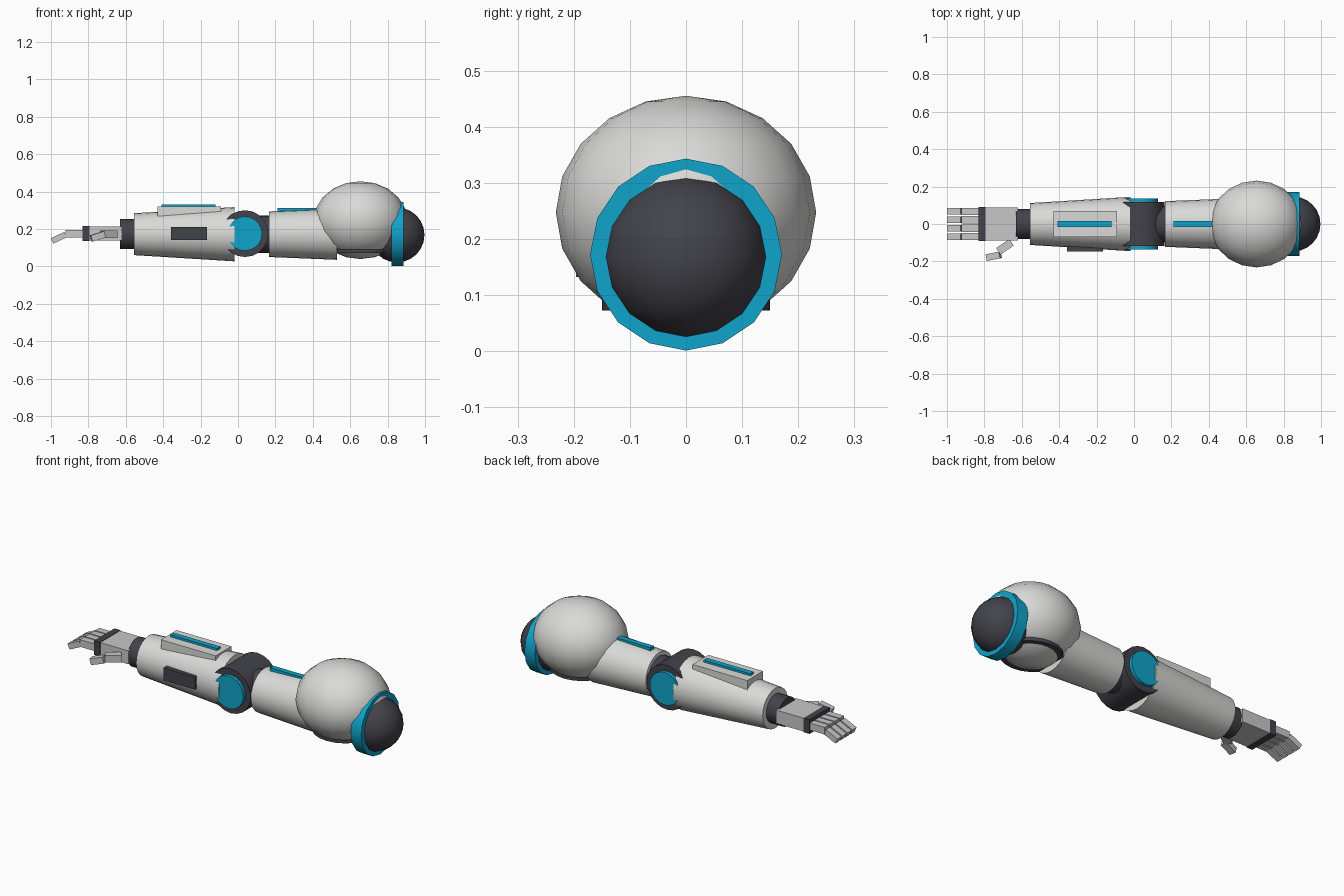
import bpy, bmesh, math
from mathutils import Matrix, Vector, Euler

cube = bpy.data.objects.get("Cube")
if cube:
    bpy.data.objects.remove(cube, do_unlink=True)


def material(name, rgb):
    m = bpy.data.materials.new(name)
    m.use_nodes = True
    m.diffuse_color = (*rgb, 1)
    bsdf = next(n for n in m.node_tree.nodes if n.type == 'BSDF_PRINCIPLED')
    bsdf.inputs["Base Color"].default_value = (*rgb, 1)
    return m


WHITE = material("armour white", (0.70, 0.70, 0.69))
GREY = material("hand grey", (0.58, 0.58, 0.58))
DARK = material("joint dark", (0.055, 0.055, 0.07))
BLUE = material("accent blue", (0.005, 0.37, 0.60))
AXIS = 0.172   # height of the arm's centre line
ALONG_X = Matrix.Rotation(math.pi / 2, 4, 'Y')
ALONG_Y = Matrix.Rotation(math.pi / 2, 4, 'X')


def finish(name, bm, mat, smooth=False):
    bmesh.ops.recalc_face_normals(bm, faces=bm.faces)
    me = bpy.data.meshes.new(name)
    bm.to_mesh(me)
    bm.free()
    me.materials.append(mat)
    ob = bpy.data.objects.new(name, me)
    bpy.context.collection.objects.link(ob)
    if smooth:
        bpy.ops.object.select_all(action='DESELECT')
        ob.select_set(True)
        bpy.context.view_layer.objects.active = ob
        bpy.ops.object.shade_smooth_by_angle(angle=math.radians(35))
    return ob


def box(name, mat, centre, size, turn=(0, 0, 0)):
    bm = bmesh.new()
    place = Matrix.LocRotScale(Vector(centre), Euler(turn), Vector(size))
    bmesh.ops.create_cube(bm, size=1, matrix=place)
    return finish(name, bm, mat)


def tube(name, mat, x0, x1, r0, r1, sides=24):
    """Tapered cylinder along the arm."""
    bm = bmesh.new()
    place = Matrix.Translation(((x0 + x1) / 2, 0, AXIS)) @ ALONG_X
    bmesh.ops.create_cone(bm, cap_ends=True, segments=sides, radius1=r0,
                          radius2=r1, depth=x1 - x0, matrix=place)
    return finish(name, bm, mat, True)


def pin(name, mat, radius, y0, y1, sides=20):
    """Cylinder across the elbow."""
    bm = bmesh.new()
    place = Matrix.Translation((0.037, (y0 + y1) / 2, 0.175)) @ ALONG_Y
    bmesh.ops.create_cone(bm, cap_ends=True, segments=sides, radius1=radius,
                          radius2=radius, depth=y1 - y0, matrix=place)
    return finish(name, bm, mat, True)


def ball(name, mat, centre, radii, sides, rings, turn=Matrix()):
    bm = bmesh.new()
    place = Matrix.Translation(centre) @ Matrix.Diagonal((*radii, 1)) @ turn
    bmesh.ops.create_uvsphere(bm, u_segments=sides, v_segments=rings,
                              radius=1, matrix=place)
    return finish(name, bm, mat, True)


# Shoulder: joint ball, accent ring, armour dome and its lower flange
ball("shoulder_joint", DARK, (0.85, 0, 0.168), (0.147,) * 3, 16, 12, ALONG_X)
tube("shoulder_ring", BLUE, 0.82, 0.885, 0.171, 0.171, 16)
ball("shoulder_dome", WHITE, (0.655, 0, 0.247), (0.25, 0.232, 0.208), 20, 10)
bm = bmesh.new()
bmesh.ops.create_cone(bm, cap_ends=True, segments=20, radius1=1, radius2=1, depth=1,
                      matrix=Matrix.Translation((0.655, 0, 0.087))
                      @ Matrix.Diagonal((0.163, 0.15, 0.03, 1)))
finish("dome_flange", bm, DARK, True)

# Upper arm
tube("upper_arm_core", DARK, 0.04, 0.80, 0.1, 0.1)
tube("upper_arm", WHITE, 0.165, 0.53, 0.122, 0.137)
box("upper_arm_stripe", BLUE, (0.33, 0, 0.299), (0.24, 0.03, 0.026))

# Elbow
pin("elbow", DARK, 0.125, -0.118, 0.118)
for side, name in ((-1, "right_elbow_cap"), (1, "left_elbow_cap")):
    ends = sorted((side * 0.11, side * 0.137))
    pin(name, BLUE, 0.092, *ends)

# Forearm with top plate, stripe and side panel
tube("forearm", WHITE, -0.555, -0.02, 0.112, 0.145)
box("forearm_plate", WHITE, (-0.26, 0, 0.289), (0.34, 0.14, 0.062))
box("forearm_stripe", BLUE, (-0.265, 0, 0.324), (0.29, 0.03, 0.016))
box("forearm_panel", DARK, (-0.262, -0.13, 0.175), (0.195, 0.036, 0.07))

# Wrist and hand
tube("wrist", DARK, -0.63, -0.54, 0.08, 0.08, 20)
box("palm", GREY, (-0.715, 0, 0.175), (0.19, 0.175, 0.075))
box("knuckle_bar", DARK, (-0.813, 0, 0.175), (0.036, 0.18, 0.08))
for i in range(4):
    y = (i - 1.5) * 0.045
    box(f"finger_{i + 1}", GREY, (-0.875, y, 0.175), (0.095, 0.038, 0.04))
    box(f"fingertip_{i + 1}", GREY, (-0.958, y, 0.153), (0.08, 0.036, 0.032), (0, -0.44, 0))
box("thumb_base", GREY, (-0.69, -0.122, 0.172), (0.085, 0.042, 0.04), (0, 0, 0.6))
box("thumb_tip", GREY, (-0.75, -0.172, 0.16), (0.075, 0.036, 0.035), (0, -0.3, 0.2))
